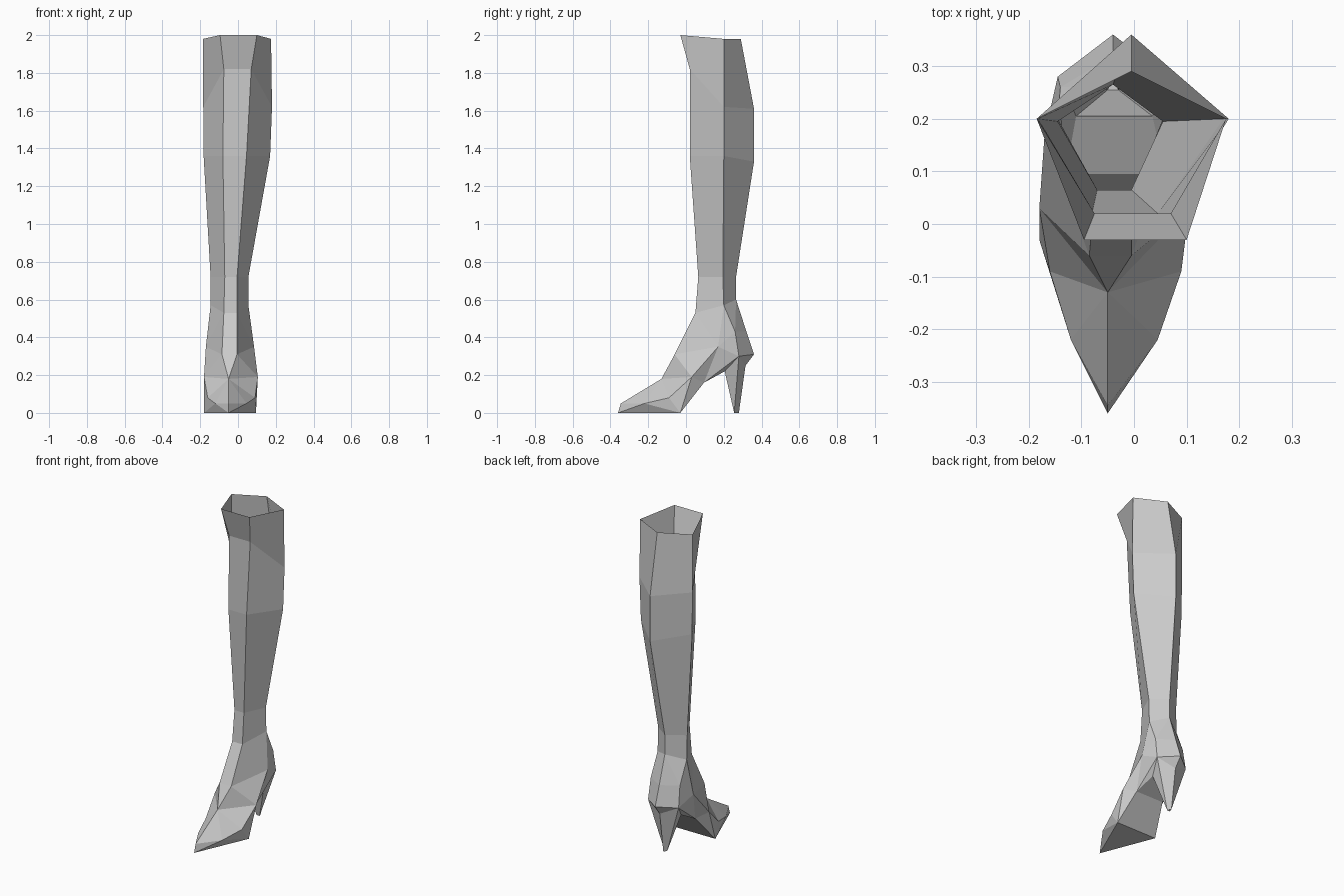
import bpy
import bmesh

cube = bpy.data.objects.get("Cube")
if cube:
    bpy.data.objects.remove(cube, do_unlink=True)

UNIT = 0.01
grey = bpy.data.materials.new("boot grey")
grey.use_nodes = True
colour = (0.6, 0.6, 0.6, 1)
grey.diffuse_color = colour
grey.node_tree.nodes["Principled BSDF"].inputs["Base Color"].default_value = colour

bm = bmesh.new()
points = {}


def single(name, x, y, z):
    """A point on the centre line of the boot."""
    points[name] = bm.verts.new((x * UNIT, y * UNIT, z * UNIT))


def pair(name, right_x, left_x, y, z):
    """Matching points on the right and left of the boot."""
    single(name + ".right", right_x, y, z)
    single(name + ".left", left_x, y, z)


def across(first, second):
    """A panel joining the right and left of two pairs."""
    bm.faces.new([points[first + ".right"], points[first + ".left"],
                  points[second + ".left"], points[second + ".right"]])


def both_sides(*panels):
    """Each panel built once on the right and once on the left."""
    for panel in panels:
        for side in (".right", ".left"):
            corners = [points.get(n) or points[n + side] for n in panel.split()]
            if side == ".left":
                corners.reverse()
            bm.faces.new(corners)


# Shaft rings, each with two front points, two side points and a back point
pair("rim_front", -9.5, 10, -3, 200)
pair("rim_side", -18.5, 17.5, 20, 198)
single("rim_back", -0.5, 29, 198)

pair("collar_front", -7.5, 7, 2, 182)
pair("collar_side", -18.4, 18, 20, 162)
single("collar_back", -0.5, 36, 161)

pair("calf_front", -8, 4.5, 2, 136)
pair("calf_side", -18.2, 17, 20, 136)
single("calf_back", -0.5, 36, 133)

pair("shin_front", -7, -0.5, 6.5, 72)
pair("shin_side", -14.5, 5.5, 19.5, 72)
single("shin_back", -4, 26.5, 72)

pair("ankle_front", -7.5, -0.5, 5, 53)
pair("ankle_side", -14.5, 5.5, 20, 57)
single("ankle_back", -4, 26.5, 60)

rings = ["rim", "collar", "calf", "shin", "ankle"]
for upper, lower in zip(rings, rings[1:]):
    across(upper + "_front", lower + "_front")
    both_sides(f"{upper}_front {lower}_front {lower}_side {upper}_side",
               f"{upper}_side {lower}_side {lower}_back {upper}_back")

# Instep and toe
pair("instep", -8.5, -0.5, -6, 31)
single("vamp", -5, -13, 18)
single("toe_top", -5, -34.5, 5)
single("toe_tip", -5, -36, 0)
pair("toe_side", -12, 4.5, -22, 5)
pair("ball_upper", -16, 9, -9, 8)
pair("ball", -18, 9.5, -3, 0)
pair("widest", -18, 10.5, 3, 19)
pair("quarter", -17, 8.5, 17, 35)

across("ankle_front", "instep")
bm.faces.new([points["instep.right"], points["instep.left"], points["vamp"]])
both_sides(
    "ankle_front quarter ankle_side",
    "ankle_front instep quarter",
    "instep widest quarter",
    "instep vamp widest",
    "vamp ball_upper widest",
    "vamp toe_side ball_upper",
    "vamp toe_top toe_side",
    "toe_top toe_tip toe_side",
    "toe_side toe_tip ball",
    "toe_side ball ball_upper",
    "ball_upper ball widest",
)

# Arch and sole
pair("arch", -13, 6, 9.5, 16)
pair("breast", -11, 3.5, 20.5, 22)
bm.faces.new([points["toe_tip"], points["ball.left"], points["ball.right"]])
across("ball", "arch")
across("arch", "breast")
both_sides("widest ball arch", "widest arch quarter")

# Heel cup and tapered heel
pair("counter", -14, 6, 26, 43)
single("counter_back", -4, 32, 43)
pair("heel_side", -14.5, 6.5, 28, 30)
single("heel_back", -4, 36, 31)
single("spur", -4, 31.5, 25)
pair("heel_tip", -5, -3, 25.5, 0)
single("heel_end", -4, 28, 0)
both_sides(
    "quarter arch heel_side",
    "quarter counter ankle_side",
    "quarter heel_side counter",
    "ankle_side counter ankle_back",
    "ankle_back counter counter_back",
    "counter heel_side heel_back counter_back",
    "arch breast heel_side",
    "breast heel_tip heel_side",
    "heel_side spur heel_back",
    "heel_side heel_tip heel_end spur",
)
across("breast", "heel_tip")
bm.faces.new([points["heel_tip.right"], points["heel_tip.left"], points["heel_end"]])

bmesh.ops.recalc_face_normals(bm, faces=bm.faces)
mesh = bpy.data.meshes.new("boot")
bm.to_mesh(mesh)
bm.free()
mesh.materials.append(grey)
boot = bpy.data.objects.new("boot", mesh)
bpy.context.scene.collection.objects.link(boot)
